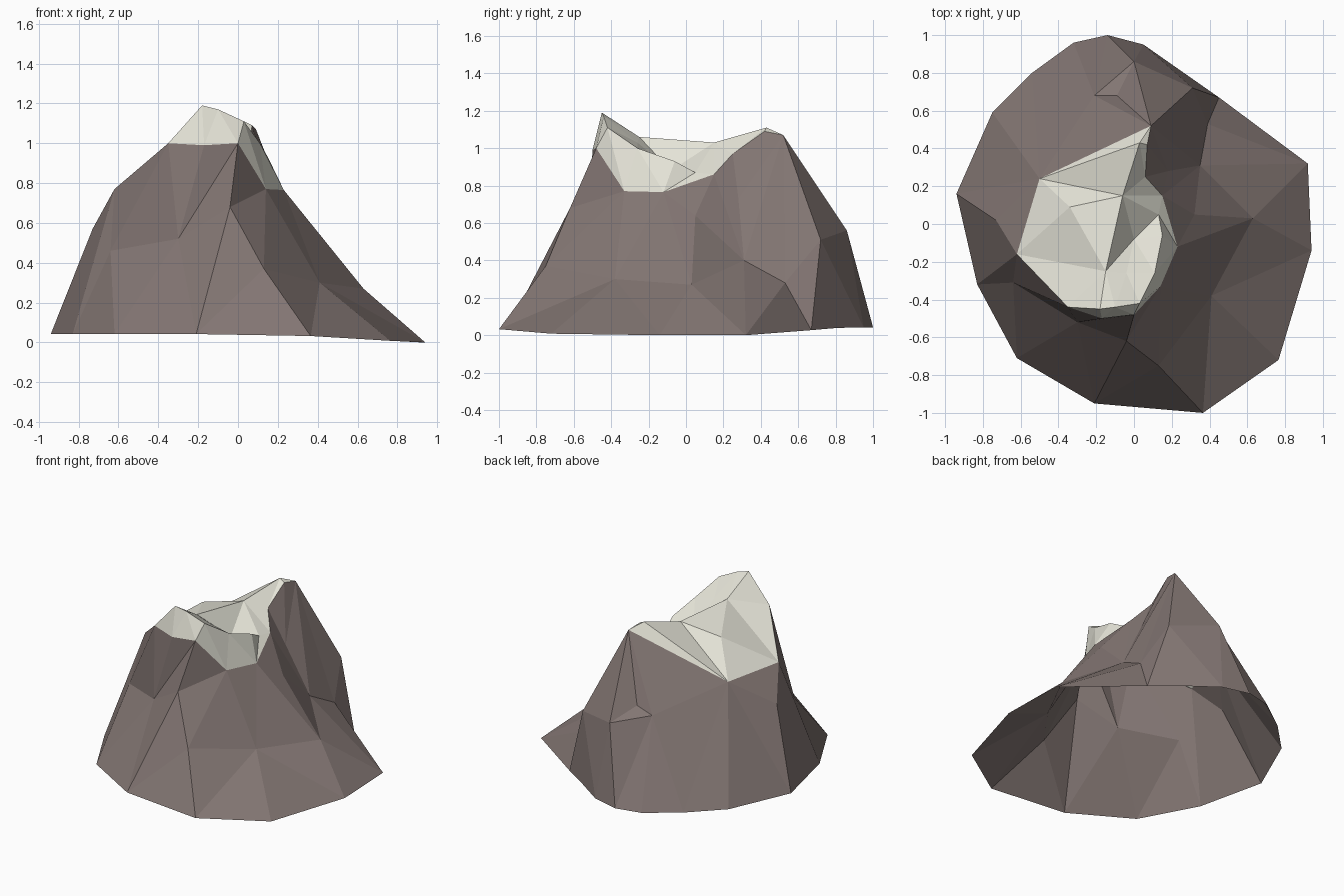
import bpy
from mathutils import Vector
from mathutils.geometry import delaunay_2d_cdt

if "Cube" in bpy.data.objects:
    bpy.data.objects.remove(bpy.data.objects["Cube"])


def material(name, rgb):
    m = bpy.data.materials.new(name)
    m.diffuse_color = (*rgb, 1)
    m.use_nodes = True
    m.node_tree.nodes["Principled BSDF"].inputs["Base Color"].default_value = m.diffuse_color
    return m


# Foot outline of the mountain, counter-clockwise; its height follows a rule
foot_xy = [(-.94, .16), (-.83, -.32), (-.62, -.71), (-.21, -.95), (.365, -1), (.765, -.72),
           (.94, -.14), (.92, .32), (.45, .67), (.25, .81), (.05, .95), (-.14, 1),
           (-.32, .96), (-.54, .80), (-.75, .59)]
foot = [(x, y, max(0, min(.042, .06 * (.9 - x)))) for x, y in foot_xy]

# Snow line, counter-clockwise
snow_line = [(-.50, .24, .75), (-.62, -.16, .77), (-.35, -.44, 1.0), (-.17, -.50, .99),
             (0, -.48, 1.0), (.14, -.33, .77), (.23, -.12, .765), (.15, .15, .86),
             (.06, .25, .97), (.07, .42, 1.09), (.09, .52, 1.07)]

# Rock corners on the slopes
crags = [(-.73, .02, .57), (-.64, -.31, .46), (-.30, -.52, .52), (-.04, -.62, .68),
         (.13, -.75, .37), (.41, -.38, .30), (.63, .03, .27), (.32, .05, .64),
         (.35, .31, .40), (.18, .28, .73), (.39, .53, .28), (.31, .72, .51),
         (0, .86, .56), (-.09, .68, .64), (-.21, .68, .60)]

# Summit crest from the south peak over the saddle to the north peak
crest = [(-.18, -.45, 1.19), (-.15, -.25, 1.06), (-.06, .15, 1.03), (.03, .43, 1.11)]
# Lip on the east side of the summit, running down from the south peak
lip = [(-.10, -.44, 1.17), (.03, -.42, 1.11), (.11, -.26, 1.0), (.15, -.06, .93), (.13, .05, .87)]
# Gully between crest and lip, and the western shoulder
gully = [(-.04, -.26, 1.03), (0, -.08, .88), (-.34, .09, .97)]

points = foot + snow_line + crags + crest + lip + gully
nf, ns = len(foot), len(snow_line)
g0 = nf + ns                      # first crag
c0 = g0 + len(crags)              # first crest point
l0 = c0 + len(crest)              # first lip point

# Edges to keep: crest, lip, and the main creases in the rock
edges = [(c0 + i, c0 + i + 1) for i in range(len(crest) - 1)]
edges += [(l0 + i, l0 + i + 1) for i in range(len(lip) - 1)]
edges += [(c0, l0)]
edges += [(g0 + 3, nf + 4), (g0 + 3, nf + 5), (g0 + 3, 3), (g0 + 3, g0 + 4), (g0 + 4, 4),
          (g0 + 1, g0 + 2), (g0 + 2, nf + 4), (g0 + 1, nf + 2), (g0 + 12, 10),
          (g0 + 14, 12), (g0 + 14, nf + 10), (g0 + 11, 10)]
regions = [list(range(nf)), list(range(nf, nf + ns))]

# Triangulate the terrain; the second region marks the snow
co, _, tris, ids, _, tri_regions = delaunay_2d_cdt(
    [Vector(p[:2]) for p in points], edges, regions, 1, 1e-5)


def height(i):
    # Creases that cross make a new point, which takes the mean nearby height
    if ids[i]:
        return points[ids[i][0]][2]
    near = sorted(points, key=lambda p: (Vector(p[:2]) - co[i]).length)[:2]
    return sum(p[2] for p in near) / 2


verts = [(c.x, c.y, height(i)) for i, c in enumerate(co)]

mesh = bpy.data.meshes.new("mountain")
mesh.from_pydata(verts, [], tris)
mesh.materials.append(material("brown_rock", (.225, .18, .17)))
mesh.materials.append(material("snow", (.78, .77, .68)))
for poly, region in zip(mesh.polygons, tri_regions):
    poly.material_index = int(1 in region)
mountain = bpy.data.objects.new("mountain", mesh)
bpy.context.collection.objects.link(mountain)
